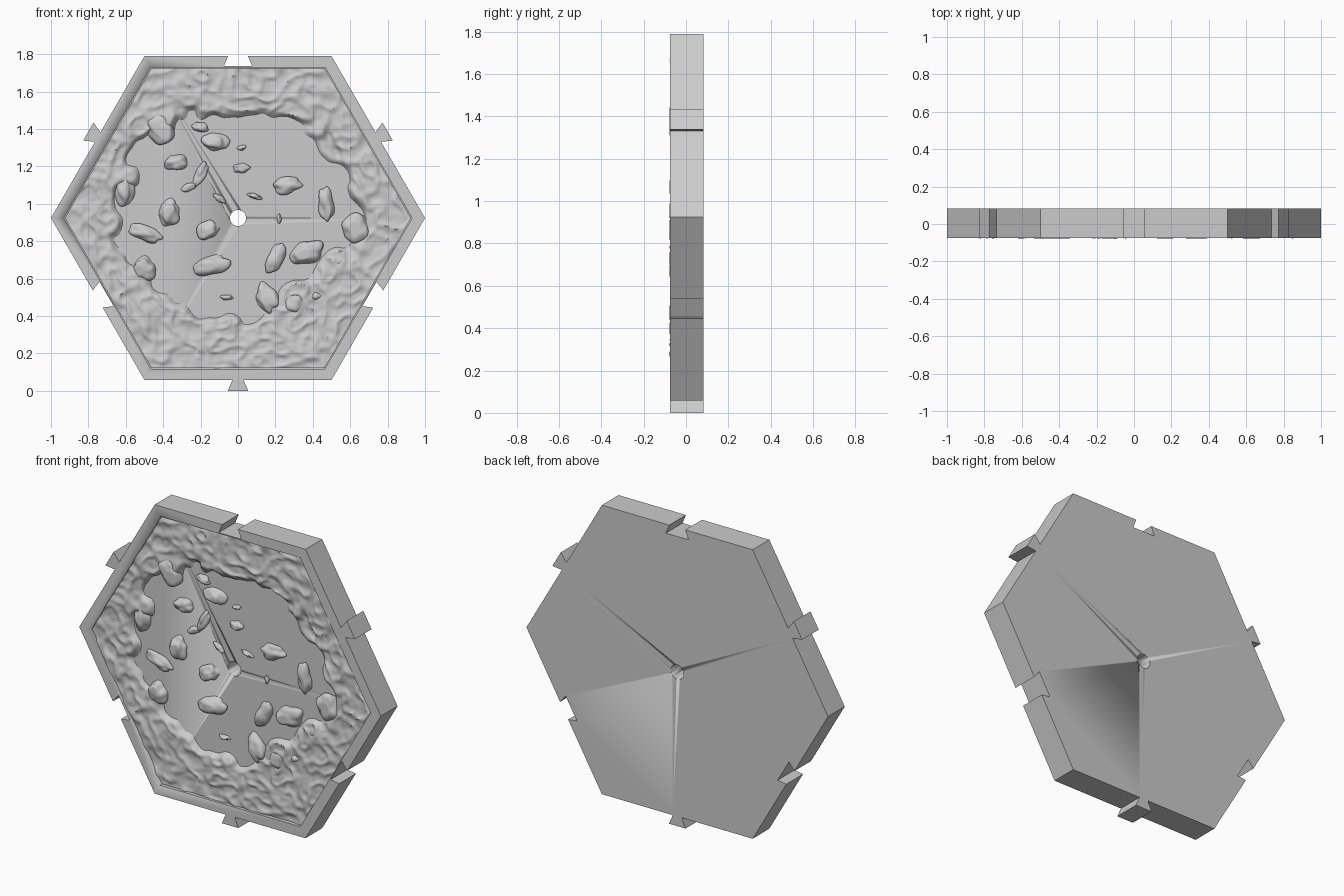
import bpy, bmesh, math
from mathutils import Vector, noise

if "Cube" in bpy.data.objects:
    bpy.data.objects.remove(bpy.data.objects["Cube"])

CZ = 0.924                    # height of the tile centre
AP = 0.866                    # outer apothem
INNER = 0.806                 # apothem inside the rim
FRONT, FLOOR, BACK = -0.075, -0.035, 0.083


def add_object(name, bm, angle=35):
    bmesh.ops.recalc_face_normals(bm, faces=bm.faces)
    mesh = bpy.data.meshes.new(name)
    bm.to_mesh(mesh)
    bm.free()
    ob = bpy.data.objects.new(name, mesh)
    bpy.context.collection.objects.link(ob)
    bpy.ops.object.select_all(action='DESELECT')
    ob.select_set(True)
    bpy.context.view_layer.objects.active = ob
    bpy.ops.object.shade_smooth_by_angle(angle=math.radians(angle))
    return ob


def prism(name, points, y0, y1):
    bm = bmesh.new()
    face = bm.faces.new([bm.verts.new((x, y0, z)) for x, z in points])
    ext = bmesh.ops.extrude_face_region(bm, geom=[face])
    verts = [g for g in ext['geom'] if isinstance(g, bmesh.types.BMVert)]
    bmesh.ops.translate(bm, verts=verts, vec=(0, y1 - y0, 0))
    return add_object(name, bm)


def ring(radius, count):
    return [(radius * math.cos(math.tau * i / count),
             CZ + radius * math.sin(math.tau * i / count)) for i in range(count)]


def cut(target, cutter):
    mod = target.modifiers.new("cut", 'BOOLEAN')
    mod.operation, mod.solver, mod.object = 'DIFFERENCE', 'EXACT', cutter
    bpy.context.view_layer.objects.active = target
    bpy.ops.object.modifier_apply(modifier=mod.name)
    bpy.data.objects.remove(cutter, do_unlink=True)


# Hexagon outline with alternating dovetail tabs and sockets
outline = []
for k in range(6):
    a = math.radians(60 * k)
    outline.append((math.cos(a), CZ + math.sin(a)))
    mid = a + math.radians(30)
    n = Vector((math.cos(mid), math.sin(mid)))
    t = Vector((-n.y, n.x))
    if k % 2 == 0:
        joint = [(-0.03, 0), (-0.055, 0.058), (0.055, 0.058), (0.03, 0)]
    else:
        joint = [(-0.053, 0), (-0.075, -0.054), (0.075, -0.054), (0.053, 0)]
    for s, d in joint:
        p = n * (AP + d) + t * s
        outline.append((p.x, CZ + p.y))

# Tile body: rim, recessed floor and centre hole
body = prism("tile_body", outline, FRONT, BACK)
cut(body, prism("recess_cutter", ring(INNER / math.cos(math.pi / 6), 6), FRONT - 0.1, FLOOR))
cut(body, prism("hole_cutter", ring(0.043, 40), -0.3, 0.3))

# Rocky border: height field around the floor, inner edge set every 30 degrees
edge = [.64, .60, .56, .50, .60, .62, .60, .58, .52, .50, .47, .50]


def rock_height(x, z, t):
    ang = (math.atan2(z, x) % math.tau) / math.tau * 12
    i, f = int(ang) % 12, ang % 1
    r0 = edge[i] * (1 - f) + edge[(i + 1) % 12] * f
    big = noise.noise(Vector((x * 7, z * 7, 3.1)))
    mid = noise.noise(Vector((x * 13, z * 13, 8.7)))
    fine = noise.noise(Vector((x * 30, z * 30, 1.3)))
    s = (math.hypot(x, z) - r0 + 0.10 * big + 0.05 * mid) / 0.06
    s = max(0, min(1, s))
    s = s * s * (3 - 2 * s)
    ridges = 1 - min(1, abs(mid) * 3)
    h = -0.006 + s * (0.030 + 0.010 * big + 0.012 * ridges + 0.005 * fine)
    return max(0.002, min(h, 0.045)) if t > 0.985 else min(h, 0.045)


bm = bmesh.new()
ROWS, COLS = 70, 360
rows, heights = [], {}
for j in range(ROWS + 1):
    t = 0.42 + 0.58 * j / ROWS
    row = []
    for i in range(COLS):
        a = math.tau * i / COLS
        r = t * (INNER - 0.004) / math.cos(a % (math.pi / 3) - math.pi / 6)
        x, z = r * math.cos(a), r * math.sin(a)
        h = rock_height(x, z, t)
        v = bm.verts.new((x, FLOOR - h, CZ + z))
        heights[v] = h
        row.append(v)
    rows.append(row)
for j in range(ROWS):
    for i in range(COLS):
        k = (i + 1) % COLS
        quad = (rows[j][i], rows[j][k], rows[j + 1][k], rows[j + 1][i])
        if max(heights[v] for v in quad) > 0:
            bm.faces.new(quad)
bmesh.ops.delete(bm, geom=[v for v in bm.verts if not v.link_faces], context='VERTS')
border = add_object("rocky_border", bm, 60)
# open sheet: make sure it faces the front
if sum(p.normal.y for p in border.data.polygons) > 0:
    border.data.flip_normals()

# Loose stones: x, z, half width, half height, tilt in degrees
stones = [
    (-.41, 1.40, .075, .08, 0), (-.20, 1.41, .045, .025, -15), (-.12, 1.33, .07, .048, -10),
    (-.33, 1.22, .06, .042, 10), (-.20, 1.16, .03, .065, -30), (.02, 1.19, .045, .026, 0),
    (.26, 1.10, .08, .045, 10), (-.10, 1.03, .038, .016, -35), (.09, 1.04, .04, .014, -20),
    (-.37, .95, .055, .07, -10), (-.16, .86, .065, .05, 35), (-.14, .67, .10, .05, 15),
    (-.50, .65, .058, .065, 0), (.63, .87, .07, .075, 0), (.47, 1.0, .04, .09, 5),
    (.55, .70, .045, .038, 0), (.20, .71, .045, .085, -25), (.37, .74, .09, .06, 20),
    (.16, .49, .06, .085, 25), (.30, .47, .055, .065, 0), (.22, .92, .011, .026, 0),
    (-.61, 1.08, .05, .09, 5), (-.49, .84, .09, .04, -20), (-.06, .50, .035, .015, 0),
    (-.26, 1.09, .045, .02, 20), (.02, 1.30, .025, .013, 10), (.42, .51, .036, .03, 0)]

bm = bmesh.new()
for n, (sx, sz, rx, rz, tilt) in enumerate(stones):
    ca, sa = math.cos(math.radians(tilt)), math.sin(math.radians(tilt))
    depth = min(0.055, 0.012 + 0.6 * min(rx, rz))
    for v in bmesh.ops.create_icosphere(bm, subdivisions=4, radius=1)['verts']:
        d = v.co.copy()
        d *= 1 + 0.30 * noise.noise(d * 1.3 + Vector((n * 5.3, 0, 0)))
        u, w = d.x * rx, d.z * rz
        y = max(-0.043, min(0.01, d.y * depth))
        v.co = (sx + u * ca - w * sa, FLOOR + y, sz + u * sa + w * ca)
add_object("loose_stones", bm, 60)
